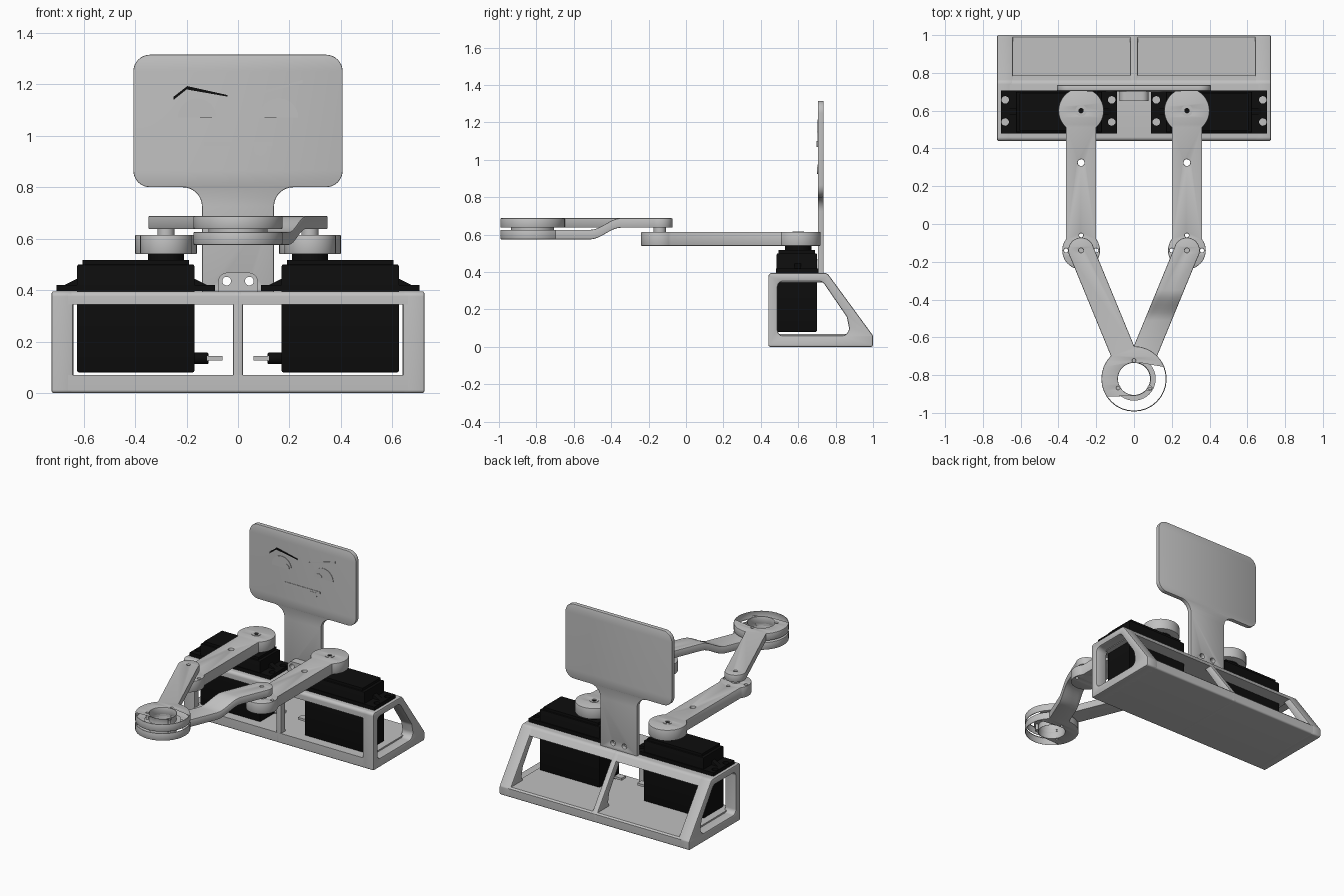
import bpy, bmesh
from math import sin, cos, asin, pi, tau, atan2
from mathutils import Vector

cube = bpy.data.objects.get("Cube")
if cube:
    bpy.data.objects.remove(cube, do_unlink=True)


def material(name, rgb):
    m = bpy.data.materials.new(name)
    m.use_nodes = True
    m.diffuse_color = (*rgb, 1)
    m.node_tree.nodes["Principled BSDF"].inputs["Base Color"].default_value = (*rgb, 1)
    return m


GREY = material("light grey plastic", (0.53, 0.53, 0.53))
BLACK = material("black plastic", (0.004, 0.004, 0.004))
PARTS = []


# ---- outline helpers ----
def arc(cx, cy, r, a0, a1, n=28):
    return [(cx + r * cos(a0 + (a1 - a0) * i / n), cy + r * sin(a0 + (a1 - a0) * i / n))
            for i in range(n + 1)]


def circle(cx, cy, r, n=40):
    return arc(cx, cy, r, 0, tau, n)[:-1]


def rect(x0, x1, y0, y1):
    return [(x0, y0), (x1, y0), (x1, y1), (x0, y1)]


def rounded(points, radii, n=8):
    """Polygon whose corners are replaced by true circular arcs."""
    out = []
    for i, (p, r) in enumerate(zip(points, radii)):
        p = Vector(p)
        a = (Vector(points[i - 1]) - p).normalized()
        b = (Vector(points[(i + 1) % len(points)]) - p).normalized()
        if r == 0:
            out.append(tuple(p))
            continue
        half = a.angle(b) / 2
        d = r * cos(half) / sin(half)
        s, e, w = p + a * d, p + b * d, sin(half)
        for k in range(n + 1):
            t = k / n
            f, g, h = (1 - t) ** 2, 2 * w * t * (1 - t), t * t
            out.append(tuple((s * f + p * g + e * h) / (f + g + h)))
    return out


def link(p0, r0, p1, r1, w):
    """Bar of half width w with a round head at each end."""
    a = atan2(p1[1] - p0[1], p1[0] - p0[0])
    s0, s1 = asin(w / r0), asin(w / r1)
    return (arc(*p0, r0, a + s0, a + tau - s0)
            + arc(*p1, r1, a - pi + s1, a + pi - s1))


# ---- extrude an outline with holes, edges softened by b ----
PLANES = {"xy": lambda u, v, w: (u, v, w),
          "xz": lambda u, v, w: (u, w, v),
          "yz": lambda u, v, w: (w, u, v)}


def prism(name, plane, outline, lo, hi, holes=(), mat=GREY, b=0.0, shape=None):
    cu = bpy.data.curves.new(name, "CURVE")
    cu.dimensions = "2D"
    cu.fill_mode = "BOTH"
    cu.extrude = (hi - lo) / 2 - b
    cu.bevel_depth, cu.offset, cu.bevel_resolution = b, -b, 1
    for loop in (outline, *holes):
        sp = cu.splines.new("POLY")
        sp.points.add(len(loop) - 1)
        for pt, (u, v) in zip(sp.points, loop):
            pt.co = (u, v, 0, 1)
        sp.use_cyclic_u = True
    tmp = bpy.data.objects.new("outline", cu)
    bpy.context.collection.objects.link(tmp)
    dg = bpy.context.evaluated_depsgraph_get()
    me = bpy.data.meshes.new_from_object(tmp.evaluated_get(dg))
    bpy.data.objects.remove(tmp, do_unlink=True)
    bm = bmesh.new()
    bm.from_mesh(me)
    bmesh.ops.remove_doubles(bm, verts=bm.verts, dist=1e-5)
    for v in bm.verts:
        v.co = PLANES[plane](v.co.x, v.co.y, v.co.z + (lo + hi) / 2)
    if shape:
        shape(bm)
    bmesh.ops.recalc_face_normals(bm, faces=bm.faces)
    bm.to_mesh(me)
    bm.free()
    me.name = name
    me.materials.clear()
    me.materials.append(mat)
    ob = bpy.data.objects.new(name, me)
    bpy.context.collection.objects.link(ob)
    PARTS.append(ob)
    return ob


# ---- base: three sloped frames, floor and top deck ----
side = rounded([(0.44, 0), (1, 0), (1, 0.06), (0.755, 0.395), (0.44, 0.395)],
               [0.012, 0.012, 0.015, 0.03, 0.02])
opening = rounded([(0.49, 0.06), (0.88, 0.06), (0.86, 0.16), (0.73, 0.35), (0.49, 0.35)],
                  [0.03, 0.04, 0.05, 0.04, 0.03])
for name, x0, x1 in (("right_frame", -0.725, -0.64), ("middle_frame", -0.02, 0.02),
                     ("left_frame", 0.64, 0.725)):
    prism(name, "yz", side, x0, x1, [opening], b=0.008)
prism("base_floor", "yz", rounded([(0.44, 0), (1, 0), (1, 0.06), (0.99, 0.07), (0.44, 0.07)],
                                  [0.012, 0.012, 0, 0, 0]), -0.66, 0.66)
prism("base_deck", "yz", rounded([(0.44, 0.345), (0.787, 0.345), (0.755, 0.395), (0.44, 0.395)],
                                 [0, 0, 0.03, 0.02]), -0.66, 0.66)

# ---- servos and upper arms, one per side ----
for s, label in ((-1, "right"), (1, "left")):
    def mx(pts):
        return [(s * x, y) for x, y in pts]

    axis = (s * 0.28, 0.6)
    elbow = (s * 0.28, -0.14)
    prism(label + "_servo_body", "xy", mx(rect(0.17, 0.625, 0.485, 0.7)), 0.08, 0.5,
          mat=BLACK, b=0.006)
    screw_holes = [circle(s * x, y, 0.02, 20) for x in (0.118, 0.682) for y in (0.54, 0.657)]
    prism(label + "_servo_flange", "xy", mx(rect(0.09, 0.705, 0.48, 0.708)), 0.396, 0.42,
          screw_holes, BLACK)
    prism(label + "_servo_gusset", "xz",
          mx([(0.1, 0.41), (0.17, 0.445), (0.625, 0.445), (0.695, 0.41)]), 0.58, 0.615, mat=BLACK)
    prism(label + "_servo_lid", "xy", mx(rect(0.19, 0.605, 0.495, 0.69)), 0.5, 0.517, mat=BLACK)
    prism(label + "_servo_horn", "xy", circle(*axis, 0.07), 0.51, 0.541, mat=BLACK)
    prism(label + "_cable_sleeve", "yz", circle(0.593, 0.135, 0.022, 16),
          min(s * 0.115, s * 0.18), max(s * 0.115, s * 0.18), mat=BLACK, b=0.004)
    prism(label + "_cable", "yz", rect(0.57, 0.616, 0.127, 0.143),
          min(s * 0.06, s * 0.12), max(s * 0.06, s * 0.12))

    pin_holes = [circle(s * 0.28 + dx, -0.14 + dy, 0.011, 16)
                 for dx, dy in ((0, 0.08), (0.08, 0), (-0.08, 0))]
    prism(label + "_upper_arm", "xy", link(axis, 0.12, elbow, 0.1, 0.08), 0.54, 0.615,
          [circle(*axis, 0.02), circle(s * 0.28, 0.325, 0.018, 24)] + pin_holes, b=0.004)
    prism(label + "_arm_washer", "xy", circle(*axis, 0.03), 0.611, 0.618, [circle(*axis, 0.014)])
    prism(label + "_arm_screw", "xy", circle(*axis, 0.018, 16), 0.53, 0.612, mat=BLACK)
    prism(label + "_elbow_pin", "xy", circle(*elbow, 0.033), 0.6, 0.64)


# ---- forearms: the left one steps down to pass beneath the right ----
def step_down(bm):
    top, bottom = -0.35, -0.51
    for i in range(9):
        y = top + (bottom - top) * i / 8
        bmesh.ops.bisect_plane(bm, geom=bm.verts[:] + bm.edges[:] + bm.faces[:],
                               plane_co=(0, y, 0), plane_no=(0, 1, 0))
    for v in bm.verts:
        t = min(1, max(0, (v.co.y - top) / (bottom - top)))
        v.co.z -= 0.062 * t * t * (3 - 2 * t)


hub = (0, -0.82)
hub_holes = [circle(*hub, 0.085, 48)] + [
    circle(hub[0] + 0.097 * cos(a), hub[1] + 0.097 * sin(a), 0.009, 12)
    for a in (pi / 2, pi * 7 / 6, pi * 11 / 6)]
for s, label, bend in ((-1, "right", None), (1, "left", step_down)):
    elbow = (s * 0.28, -0.14)
    prism(label + "_forearm", "xy", link(elbow, 0.068, hub, 0.173, 0.067), 0.637, 0.688,
          hub_holes + [circle(*elbow, 0.012, 16)], b=0.005, shape=bend)
prism("hub_spacer", "xy", circle(*hub, 0.115), 0.62, 0.642, [circle(*hub, 0.086)])

# ---- face panel on its neck ----
panel = [(-0.14, 0.39), (0.14, 0.39), (0.14, 0.8), (0.407, 0.8),
         (0.407, 1.315), (-0.407, 1.315), (-0.407, 0.8), (-0.14, 0.8)]
bolt_holes = [circle(x, 0.435, 0.017, 20) for x in (-0.044, 0.044)]
prism("face_panel", "xz", rounded(panel, [0, 0, 0.075] + [0.065] * 4 + [0.075]),
      0.705, 0.735, bolt_holes, b=0.004)
prism("neck_bracket", "xz", rounded([(-0.077, 0.39), (0.077, 0.39), (0.077, 0.468), (-0.077, 0.468)],
                                    [0, 0, 0.035, 0.035]), 0.65, 0.706, bolt_holes)

# ---- facial features as thin plates ----
for s, label in ((-1, "right"), (1, "left")):
    prism(label + "_eye", "xz", arc(s * 0.159, 1.07, 0.075, 0, pi), 0.702, 0.707)
    px = -0.124 if s < 0 else 0.126
    prism(label + "_pupil", "xz", arc(px, 1.077, 0.024, -0.3, pi + 0.3), 0.699, 0.704)
prism("right_eyebrow", "xz", [(-0.25, 1.14), (-0.2, 1.18), (-0.04, 1.152), (-0.04, 1.158),
                              (-0.197, 1.193), (-0.25, 1.152)], 0.702, 0.707, mat=BLACK)
prism("left_eyebrow", "xz", [(0.05, 1.153), (0.25, 1.205), (0.25, 1.217), (0.05, 1.159)],
      0.702, 0.707)
prism("mouth", "xz", rect(-0.135, 0.135, 0.961, 0.976), 0.702, 0.707)
prism("tongue", "xz", arc(0.087, 0.947, 0.024, pi, tau) + [(0.111, 0.963), (0.063, 0.963)],
      0.7, 0.707)

# ---- shading ----
bpy.ops.object.select_all(action="DESELECT")
for ob in PARTS:
    ob.select_set(True)
bpy.context.view_layer.objects.active = PARTS[0]
bpy.ops.object.shade_smooth_by_angle(angle=pi / 6)
